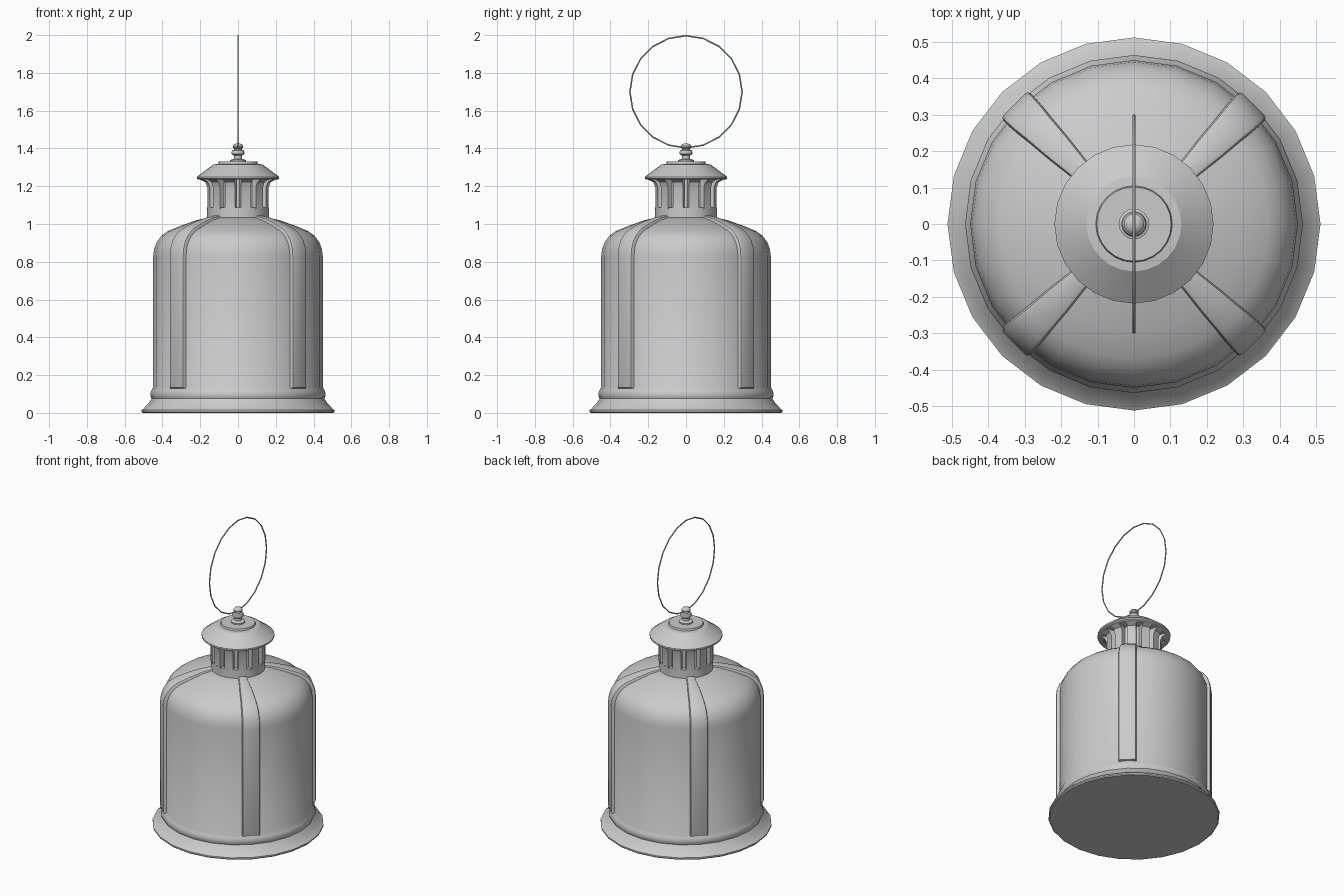
import bpy, bmesh, math
from mathutils import Matrix, Vector

if "Cube" in bpy.data.objects:
    bpy.data.objects.remove(bpy.data.objects["Cube"])


def finish(name, bm, angle=35):
    bmesh.ops.recalc_face_normals(bm, faces=bm.faces)
    me = bpy.data.meshes.new(name)
    bm.to_mesh(me)
    bm.free()
    ob = bpy.data.objects.new(name, me)
    bpy.context.collection.objects.link(ob)
    bpy.ops.object.select_all(action='DESELECT')
    ob.select_set(True)
    bpy.context.view_layer.objects.active = ob
    bpy.ops.object.shade_smooth_by_angle(angle=math.radians(angle))
    return ob


def lathe(name, profile, sides=24, angle=35):
    """Spin an (r, z) profile about z; points with r = 0 become poles."""
    bm = bmesh.new()
    rings = []
    for r, z in profile:
        if r == 0:
            rings.append([bm.verts.new((0, 0, z))] * sides)
        else:
            rings.append([bm.verts.new((r * math.cos(2 * math.pi * i / sides),
                                        r * math.sin(2 * math.pi * i / sides), z))
                          for i in range(sides)])
    for a, b in zip(rings, rings[1:]):
        for i in range(sides):
            j = (i + 1) % sides
            quad = list(dict.fromkeys([a[i], a[j], b[j], b[i]]))
            bm.faces.new(quad)
    return finish(name, bm, angle)


def sweep_bar(name, path, angle_deg, bevel):
    """Rectangular bar in a radial plane; path rows are outer r, z, inner r, inner z, half width."""
    bm = bmesh.new()
    rows = [[bm.verts.new(p) for p in ((ro, -w, zo), (ro, w, zo), (ri, w, zi), (ri, -w, zi))]
            for ro, zo, ri, zi, w in path]
    for a, b in zip(rows, rows[1:]):
        for i in range(4):
            j = (i + 1) % 4
            bm.faces.new((a[i], a[j], b[j], b[i]))
    bm.faces.new(rows[0])
    bm.faces.new(rows[-1])
    if bevel:
        edges = [e for a, b in zip(rows, rows[1:]) for i in (0, 1)
                 for e in [bm.edges.get((a[i], b[i]))]]
        edges.append(bm.edges.get((rows[0][0], rows[0][1])))
        bmesh.ops.bevel(bm, geom=edges, offset=bevel, segments=2, profile=0.5, affect='EDGES')
    bmesh.ops.rotate(bm, verts=bm.verts, matrix=Matrix.Rotation(math.radians(angle_deg), 3, 'Z'))
    return finish(name, bm)


# Body with flared foot, small bead and domed shoulder
lathe("body", [(0, 0), (0.505, 0), (0.511, 0.006), (0.511, 0.015), (0.503, 0.02),
               (0.475, 0.05), (0.457, 0.075), (0.463, 0.088), (0.463, 0.105),
               (0.458, 0.12), (0.449, 0.135), (0.449, 0.83), (0.444, 0.868),
               (0.43, 0.905), (0.405, 0.938), (0.37, 0.963), (0.30, 0.992),
               (0.22, 1.02), (0.16, 1.034), (0, 1.034)])

# Four tapering ribs that run up the wall and over the shoulder
rib_path = [(0.464, 0.13, 0.42, 0.13, 0.053), (0.464, 0.83, 0.42, 0.83, 0.053),
            (0.459, 0.875, 0.41, 0.86, 0.053), (0.443, 0.918, 0.39, 0.89, 0.052),
            (0.414, 0.953, 0.37, 0.92, 0.05), (0.375, 0.98, 0.34, 0.94, 0.046),
            (0.30, 1.01, 0.28, 0.96, 0.04), (0.22, 1.034, 0.21, 0.98, 0.031),
            (0.15, 1.046, 0.15, 1.0, 0.025)]
for k in range(4):
    sweep_bar(f"rib_{k + 1}", rib_path, 45 + 90 * k, 0.012)

# Chimney collar and recessed core
lathe("chimney_collar", [(0, 1.02), (0.163, 1.02), (0.163, 1.088), (0.135, 1.088), (0, 1.088)])
lathe("chimney_core", [(0, 1.03), (0.135, 1.03), (0.135, 1.24), (0, 1.24)])

# Vent posts flaring out beneath the cap
post_path = [(0.161, 1.08, 0.125, 1.08, 0.027), (0.161, 1.195, 0.125, 1.195, 0.027),
             (0.172, 1.222, 0.125, 1.23, 0.027), (0.205, 1.238, 0.125, 1.25, 0.03)]
for k in range(12):
    sweep_bar(f"vent_post_{k + 1}", post_path, 15 + 30 * k, 0)

# Cap and its raised top disc
lathe("cap", [(0, 1.235), (0.21, 1.235), (0.218, 1.24), (0.218, 1.25), (0.13, 1.315),
              (0.105, 1.318), (0.102, 1.33), (0, 1.33)], angle=25)

# Turned finial
lathe("finial", [(0, 1.32), (0.042, 1.32), (0.042, 1.338), (0.022, 1.345), (0.022, 1.362),
                 (0.033, 1.37), (0.035, 1.38), (0.031, 1.389), (0.02, 1.394),
                 (0.02, 1.399), (0.027, 1.404), (0.028, 1.413), (0.021, 1.422),
                 (0.01, 1.426), (0, 1.427)], sides=16)

# Thin carrying ring standing in the y-z plane
bpy.ops.mesh.primitive_torus_add(major_segments=20, minor_segments=6, major_radius=0.297,
                                 minor_radius=0.004, location=(0, 0, 1.70),
                                 rotation=(0, math.pi / 2, 0))
bpy.context.object.name = "carry_ring"
bpy.ops.object.shade_smooth_by_angle(angle=math.radians(35))
